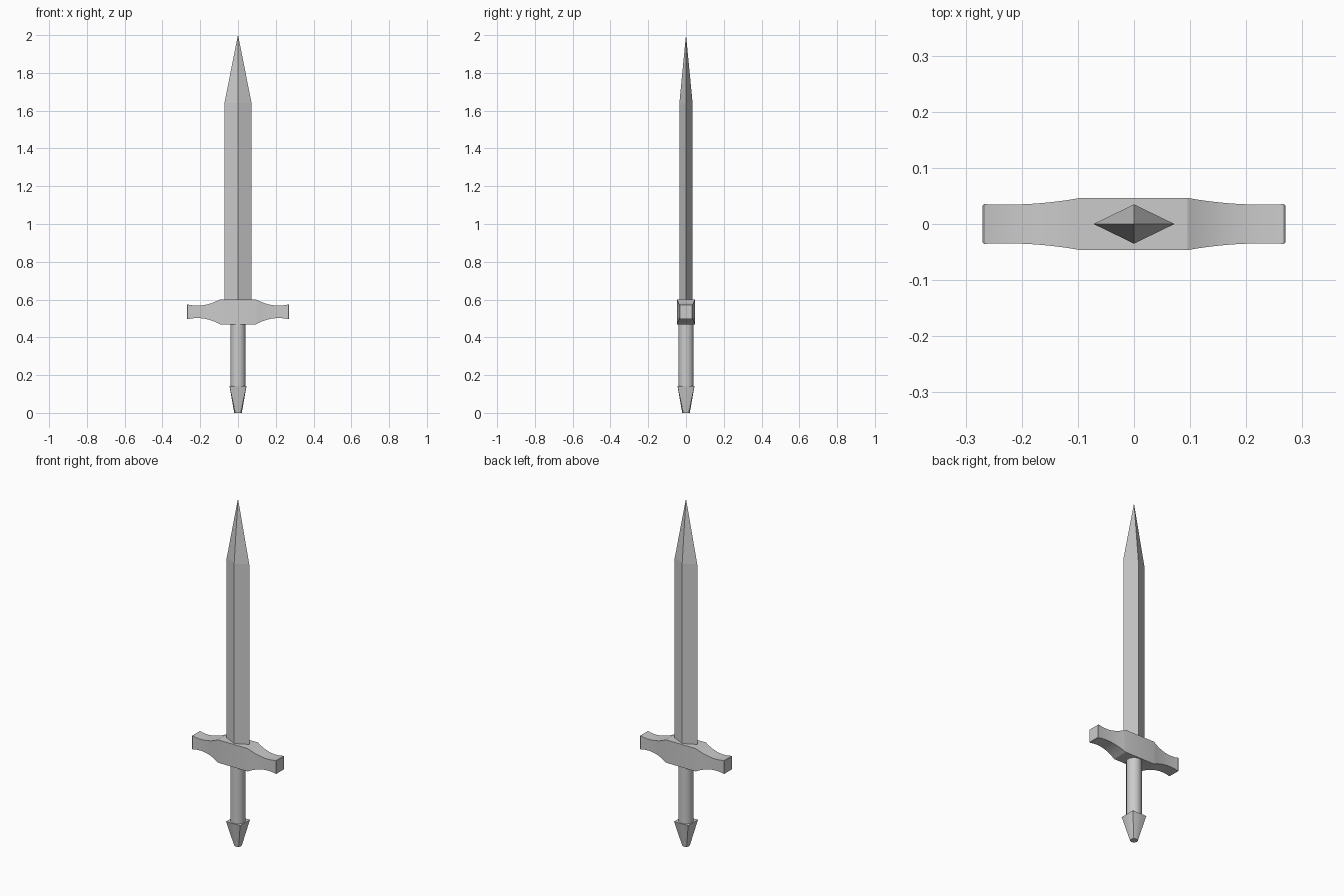
import bpy, bmesh, math

if "Cube" in bpy.data.objects:
    bpy.data.objects.remove(bpy.data.objects["Cube"])


def loft(name, rings, smooth=None):
    """Skin a list of equal-length vertex rings and cap both ends."""
    bm = bmesh.new()
    loops = [[bm.verts.new(p) for p in ring] for ring in rings]
    n = len(loops[0])
    for a, b in zip(loops, loops[1:]):
        for i in range(n):
            j = (i + 1) % n
            bm.faces.new((a[i], a[j], b[j], b[i]))
    bm.faces.new(loops[0])
    bm.faces.new(loops[-1])
    bmesh.ops.remove_doubles(bm, verts=bm.verts, dist=1e-5)
    bmesh.ops.recalc_face_normals(bm, faces=bm.faces)
    mesh = bpy.data.meshes.new(name)
    bm.to_mesh(mesh)
    bm.free()
    obj = bpy.data.objects.new(name, mesh)
    bpy.context.collection.objects.link(obj)
    if smooth:
        bpy.ops.object.select_all(action='DESELECT')
        obj.select_set(True)
        bpy.context.view_layer.objects.active = obj
        bpy.ops.object.shade_smooth_by_angle(angle=math.radians(smooth))
    return obj


# Blade: diamond section drawn to a point
def diamond(s, z):
    return [(0.072 * s, 0, z), (0, 0.035 * s, z), (-0.072 * s, 0, z), (0, -0.035 * s, z)]


loft("blade", [diamond(1, 0.59), diamond(1, 1.64), diamond(0.004, 2.0)])


# Guard: rectangular sections with waisted arms flaring at the tips
def guard_section(x, inset=0.0):
    d = max(abs(x), 0.095)
    hz = 0.033 + 0.033 * ((0.215 - d) / 0.12) ** 2 - inset
    hy = 0.0345 + 0.012 * ((0.23 - d) / 0.135) ** 2 - inset
    return [(x, sy * hy, 0.535 + sz * hz) for sy, sz in ((-1, -1), (1, -1), (1, 1), (-1, 1))]


arm = [0.095 + (0.267 - 0.095) * i / 12 for i in range(13)]
stations = [-x for x in reversed(arm)] + arm
loft("guard", [guard_section(-0.27, 0.003)] + [guard_section(x) for x in stations]
     + [guard_section(0.27, 0.003)], 20)


# Grip: round handle
def circle(r, z, n=32):
    return [(r * math.cos(math.tau * i / n), r * math.sin(math.tau * i / n), z) for i in range(n)]


def square(h, z, n=32):
    ring = []
    for x, y, _ in circle(1, 0, n):
        m = h / max(abs(x), abs(y))
        ring.append((x * m, y * m, z))
    return ring


loft("grip", [circle(0.04, 0.13), circle(0.04, 0.48)], 40)

# Pommel: square shoulder tapering to a round foot
loft("pommel", [circle(0.02, 0), square(0.045, 0.142)], 30)
